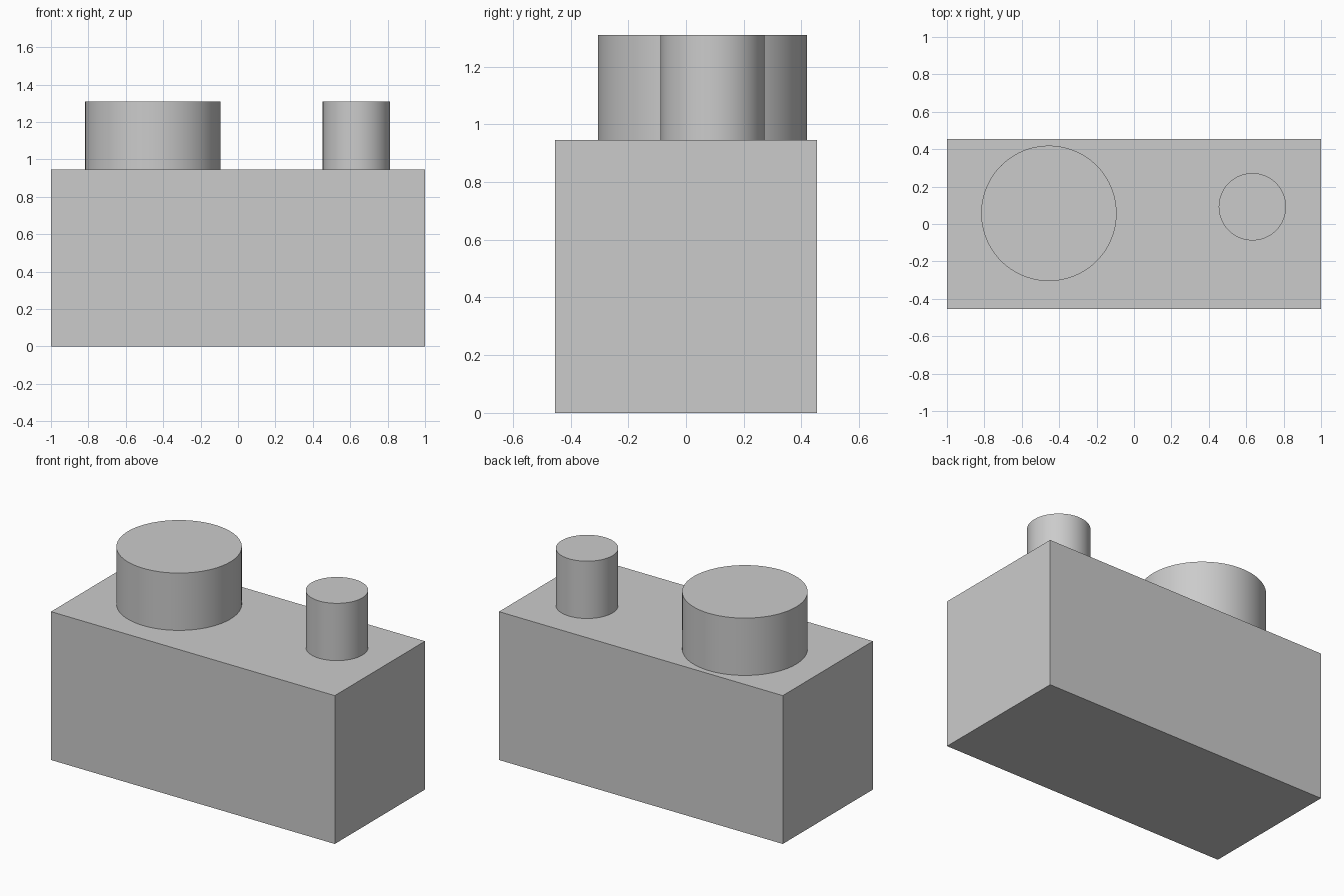
import bpy
import math

cube = bpy.data.objects.get("Cube")
if cube:
    bpy.data.objects.remove(cube, do_unlink=True)

# Plain grey for every part
grey = bpy.data.materials.new("light_grey")
grey.use_nodes = True
colour = (0.6, 0.6, 0.6, 1.0)
grey.diffuse_color = colour
grey.node_tree.nodes["Principled BSDF"].inputs["Base Color"].default_value = colour

BODY_TOP = 0.945
POST_TOP = 1.31


def finish(name):
    obj = bpy.context.object
    obj.name = name
    obj.data.materials.append(grey)
    return obj


def post(name, x, y, radius):
    """Upright round post standing on the block."""
    height = POST_TOP - BODY_TOP
    bpy.ops.mesh.primitive_cylinder_add(
        vertices=96, radius=radius, depth=height,
        location=(x, y, BODY_TOP + height / 2))
    finish(name)
    bpy.ops.object.shade_smooth_by_angle(angle=math.radians(30))


# Rectangular block
bpy.ops.mesh.primitive_cube_add(size=1, location=(0, 0, BODY_TOP / 2))
block = finish("block")
block.scale = (2.0, 0.908, BODY_TOP)
bpy.ops.object.transform_apply(location=False, rotation=False, scale=True)

# Wide and narrow posts
post("wide_post", -0.455, 0.057, 0.362)
post("narrow_post", 0.633, 0.092, 0.18)
